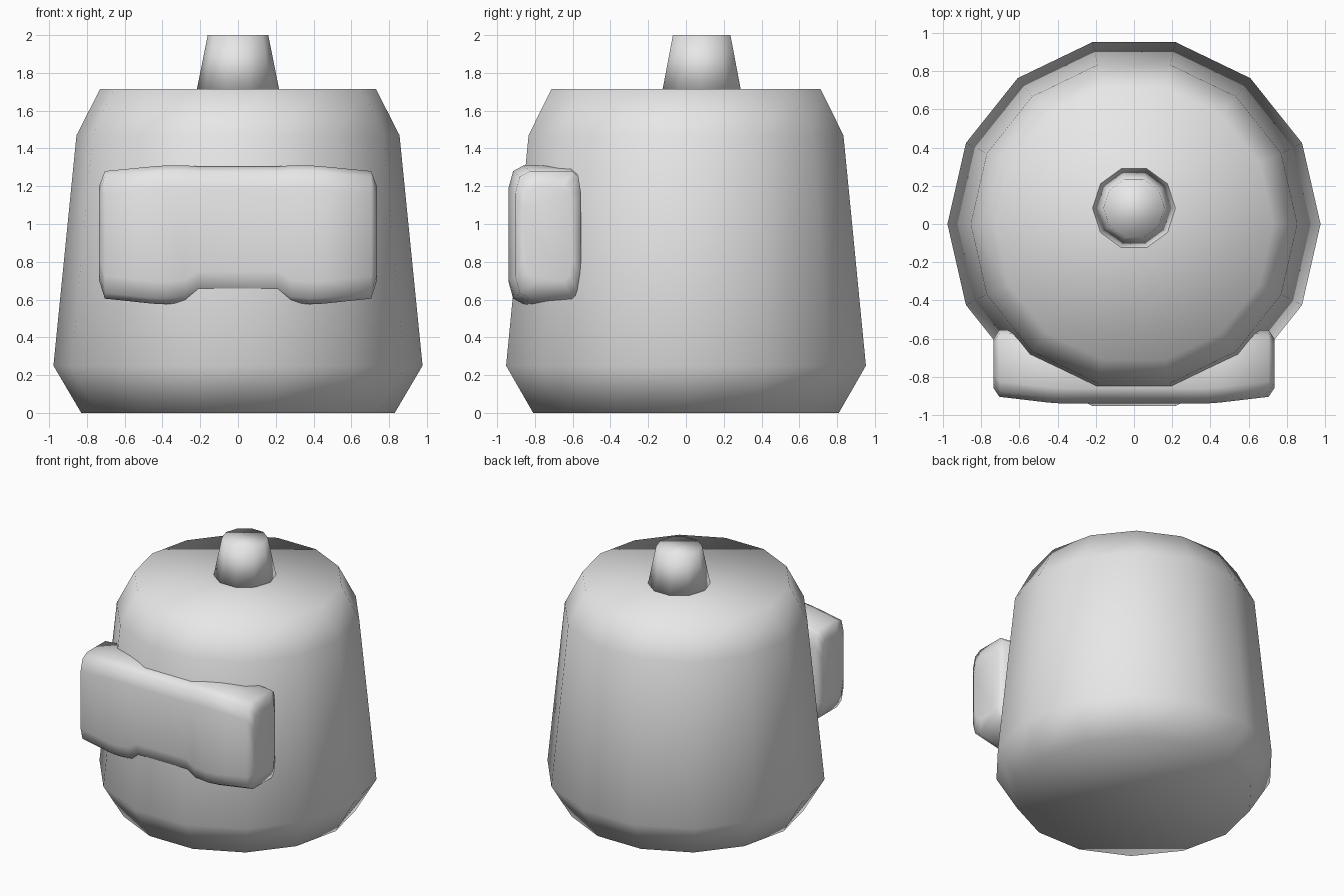
import bpy, bmesh
from math import cos, sin, tau

cube = bpy.data.objects.get("Cube")
if cube:
    bpy.data.objects.remove(cube, do_unlink=True)

# Single grey material
grey = bpy.data.materials.new("plain_grey")
grey.use_nodes = True
colour = (0.8, 0.8, 0.8, 1)
grey.diffuse_color = colour
grey.node_tree.nodes["Principled BSDF"].inputs["Base Color"].default_value = colour


def loft(name, rings):
    """Skin a list of equal-length point rings, cap both ends, shade smooth."""
    bm = bmesh.new()
    loops = [[bm.verts.new(p) for p in ring] for ring in rings]
    for a, b in zip(loops, loops[1:]):
        for i in range(len(a)):
            j = (i + 1) % len(a)
            bm.faces.new((a[i], a[j], b[j], b[i]))
    bm.faces.new(loops[0][::-1])
    bm.faces.new(loops[-1])
    bmesh.ops.recalc_face_normals(bm, faces=bm.faces)
    for f in bm.faces:
        f.smooth = True
    mesh = bpy.data.meshes.new(name)
    bm.to_mesh(mesh)
    bm.free()
    mesh.materials.append(grey)
    obj = bpy.data.objects.new(name, mesh)
    bpy.context.collection.objects.link(obj)
    return obj


def turned(name, profile, sides, y=0):
    """Faceted solid of revolution from (radius, height) pairs."""
    angles = [tau * i / sides for i in range(sides)]
    return loft(name, [[(r * cos(a), y + r * sin(a), z) for a in angles]
                       for r, z in profile])


# Body and top knob
turned("body", [(0.83, 0), (0.977, 0.25), (0.855, 1.47), (0.73, 1.715)], 14)
turned("top_knob", [(0.22, 1.7), (0.16, 2.0)], 10, 0.083)


def section(x, front, back, low, high):
    """Rounded rectangle across the visor at one x position."""
    corner = [(0, 0.12), (0.025, 0.03), (0.08, 0)]
    ring = [(x, front + a, low + b) for a, b in corner]
    ring += [(x, back - a * 0.6, low + b) for a, b in reversed(corner)]
    ring += [(x, back - a * 0.6, high - b) for a, b in corner]
    ring += [(x, front + a, high - b) for a, b in reversed(corner)]
    return ring


# Visor: half the stations, mirrored, with a notch under the middle
half = [
    (0.21, -0.94, -0.56, 0.63, 1.305),
    (0.28, -0.94, -0.56, 0.585, 1.31),
    (0.38, -0.94, -0.56, 0.575, 1.31),
    (0.45, -0.935, -0.56, 0.578, 1.305),
    (0.705, -0.905, -0.555, 0.605, 1.28),
    (0.735, -0.86, -0.6, 0.7, 1.2),
]
stations = [(-s[0], *s[1:]) for s in reversed(half)] + half
loft("visor", [section(*s) for s in stations])
